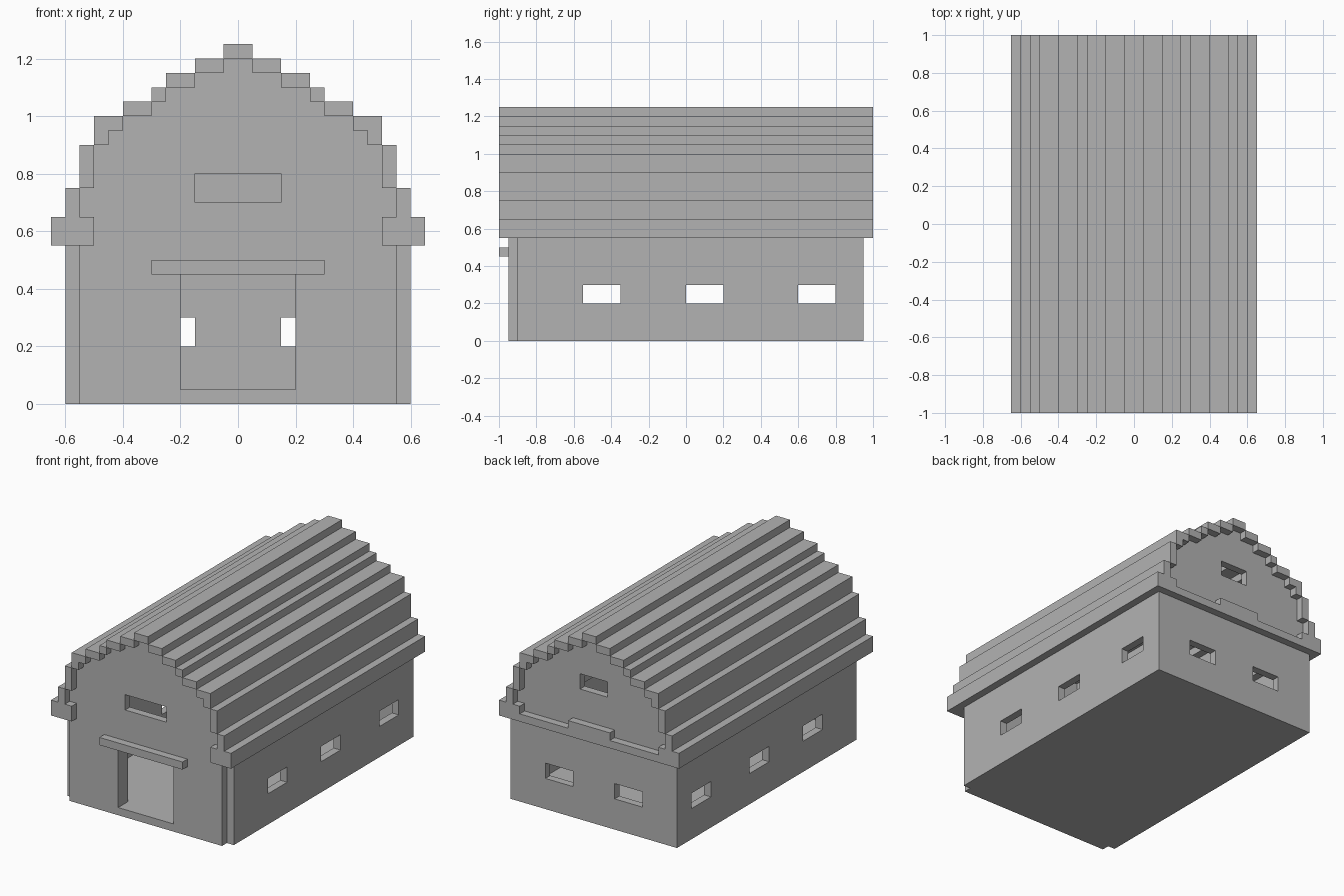
import bpy, bmesh

cube = bpy.data.objects.get("Cube")
if cube:
    bpy.data.objects.remove(cube, do_unlink=True)

stone = bpy.data.materials.new("plain_grey")
stone.use_nodes = True
grey = (0.45, 0.45, 0.45, 1)
stone.diffuse_color = grey
stone.node_tree.nodes["Principled BSDF"].inputs["Base Color"].default_value = grey


def rect(u0, u1, v0, v1):
    return [(u0, v0), (u1, v0), (u1, v1), (u0, v1)]


def mirrored(half):
    """Close a half outline, listed bottom to top, across the centre line."""
    return half + [(-u, v) for u, v in reversed(half)]


def slab(name, loops, axis, start, end):
    """Extrude an outline (further loops are holes) along an axis."""
    curve = bpy.data.curves.new(name + "_outline", "CURVE")
    curve.dimensions = "2D"
    curve.fill_mode = "BOTH"
    curve.extrude = (end - start) / 2
    for loop in loops:
        spline = curve.splines.new("POLY")
        spline.points.add(len(loop) - 1)
        for point, (u, v) in zip(spline.points, loop):
            point.co = (u, v, 0, 1)
        spline.use_cyclic_u = True
    temp = bpy.data.objects.new(name + "_outline", curve)
    bpy.context.collection.objects.link(temp)
    graph = bpy.context.evaluated_depsgraph_get()
    mesh = bpy.data.meshes.new_from_object(temp.evaluated_get(graph))
    bpy.data.objects.remove(temp, do_unlink=True)
    bpy.data.curves.remove(curve)

    middle = (start + end) / 2
    bm = bmesh.new()
    bm.from_mesh(mesh)
    for vert in bm.verts:
        u, v, w = vert.co
        w += middle
        vert.co = {"x": (w, u, v), "y": (u, w, v), "z": (u, v, w)}[axis]
    bmesh.ops.remove_doubles(bm, verts=bm.verts, dist=0.0005)
    bmesh.ops.recalc_face_normals(bm, faces=bm.faces)
    for face in bm.faces:
        face.smooth = False
    bm.to_mesh(mesh)
    bm.free()
    mesh.name = name
    mesh.materials.clear()
    mesh.materials.append(stone)
    obj = bpy.data.objects.new(name, mesh)
    bpy.context.collection.objects.link(obj)
    return obj


# Gable outline that follows the underside of the stepped roof
gable = [(.5, .55), (.5, .65), (.55, .65), (.55, .75), (.5, .75), (.5, .9),
         (.45, .9), (.45, .95), (.4, .95), (.4, 1), (.3, 1), (.3, 1.05),
         (.25, 1.05), (.25, 1.1), (.15, 1.1), (.15, 1.15), (.05, 1.15), (.05, 1.2)]

# Front wall with doorway and loft opening
door = rect(-.2, .2, .05, .45)
slab("front_wall", [mirrored([(.55, 0), (.55, .55)] + gable), door,
                    rect(-.15, .15, .7, .8)], "y", -.95, -.9)

# Back wall with two windows and a loft opening
slab("back_wall", [mirrored([(.6, 0), (.6, .55)] + gable),
                   rect(-.35, -.15, .2, .3), rect(.15, .35, .2, .3),
                   rect(-.1, .1, .85, .95)], "y", .9, .95)

# Side walls with three windows each, and the floor between them
windows = [rect(y, y + .2, .2, .3) for y in (-.55, 0, .6)]
for side, x in (("left", .55), ("right", -.6)):
    slab(side + "_wall", [rect(-.9, .9, 0, .55)] + windows, "x", x, x + .05)
slab("floor", [rect(-.55, .55, -.9, .9)], "z", 0, .05)

# Door jambs inside the doorway, and the canopy over it
for side, x in (("left", .2), ("right", -.25)):
    slab(side + "_door_jamb", [rect(x, x + .05, .05, .45)], "y", -.9, -.85)
slab("door_canopy", [rect(-.3, .3, .45, .5)], "y", -1, -.95)

# Ledge with a raised middle across the back
slab("back_ledge", [mirrored([(.5, .55), (.5, .6), (.15, .6), (.15, .65)])],
     "y", .95, 1)

# Roof courses, from the eaves up to the ridge
courses = {
    "eave": rect(.5, .65, .55, .65),
    "lower_course": rect(.55, .6, .65, .75),
    "tall_course": rect(.5, .55, .75, .9),
    "shoulder_course": [(.45, .9), (.5, .9), (.5, 1), (.4, 1), (.4, .95), (.45, .95)],
    "middle_course": rect(.3, .4, 1, 1.05),
    "narrow_course": rect(.25, .3, 1.05, 1.1),
    "upper_course": rect(.15, .25, 1.1, 1.15),
    "top_course": rect(.05, .15, 1.15, 1.2),
}
for name, outline in courses.items():
    for side, sign in (("left", 1), ("right", -1)):
        slab(f"{side}_{name}", [[(sign * u, v) for u, v in outline]], "y", -1, 1)
slab("ridge", [rect(-.05, .05, 1.2, 1.25)], "y", -1, 1)
